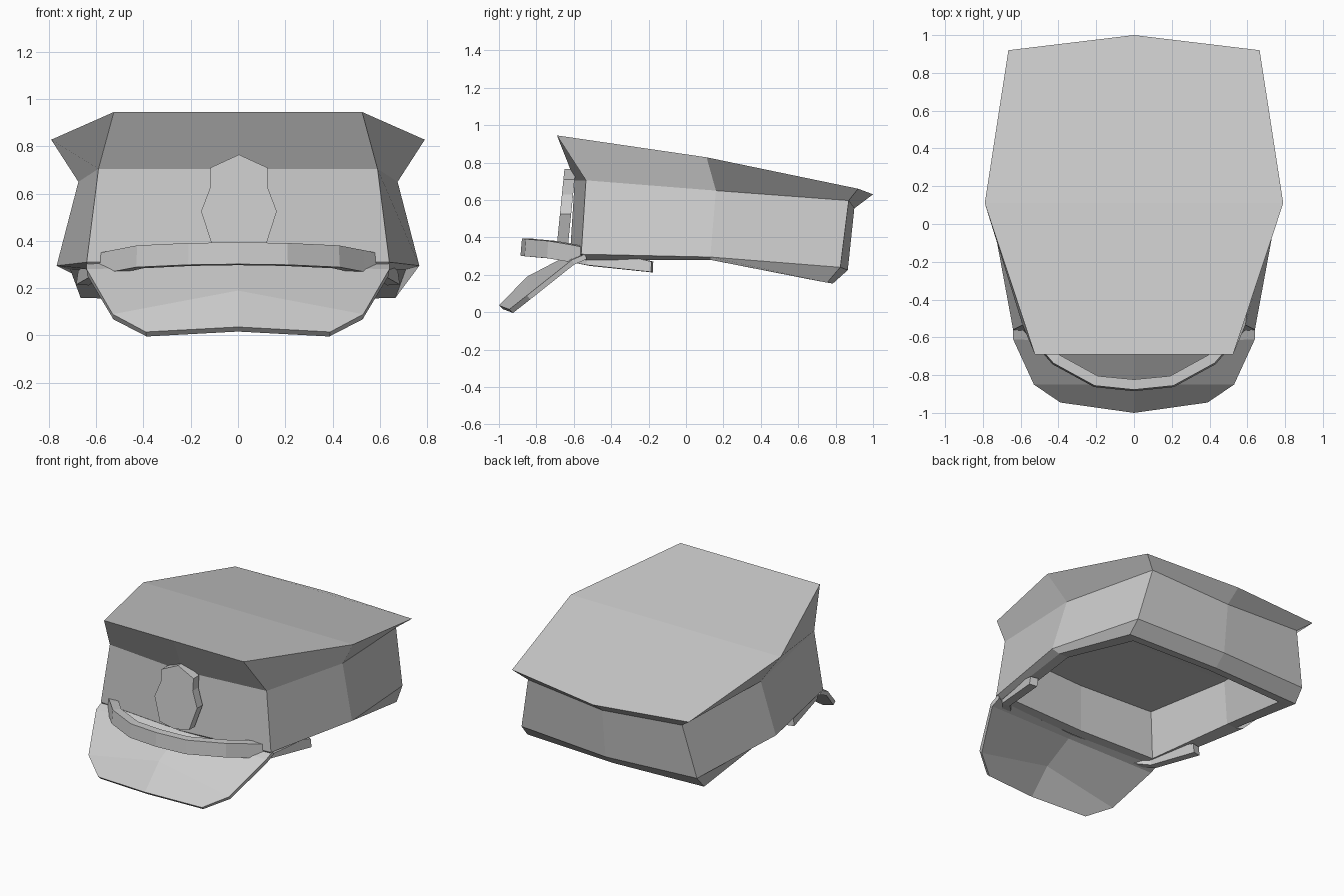
import bpy
import bmesh
from mathutils import Vector

cube = bpy.data.objects.get("Cube")
if cube:
    bpy.data.objects.remove(cube, do_unlink=True)

grey = bpy.data.materials.new("cap_grey")
grey.use_nodes = True
colour = (0.6, 0.6, 0.6, 1)
grey.diffuse_color = colour
grey.node_tree.nodes["Principled BSDF"].inputs["Base Color"].default_value = colour


def finish(name, bm):
    """Turn a bmesh into a flat shaded object."""
    bmesh.ops.recalc_face_normals(bm, faces=bm.faces)
    mesh = bpy.data.meshes.new(name)
    bm.to_mesh(mesh)
    bm.free()
    mesh.materials.append(grey)
    ob = bpy.data.objects.new(name, mesh)
    bpy.context.collection.objects.link(ob)
    return ob


def mirrored(half):
    """Complete a run of points whose first and last lie on the centre line."""
    return half + [(-x, y, z) for x, y, z in half[-2:0:-1]]


def loft(bm, rings, closed=True):
    """Bridge successive rings of equal length with quads."""
    rows = [[bm.verts.new(p) for p in ring] for ring in rings]
    n = len(rows[0])
    for a, b in zip(rows, rows[1:]):
        for i in range(n if closed else n - 1):
            j = (i + 1) % n
            bm.faces.new((a[i], a[j], b[j], b[i]))
    return rows


# Crown and band: front centre, front corner, side, back corner, back centre
halves = [
    [(0, -.69, .945), (.525, -.69, .945), (.79, .11, .828), (.665, .92, .66), (0, 1, .63)],
    [(0, -.595, .705), (.59, -.535, .705), (.675, .16, .65), (.58, .87, .597), (0, .90, .555)],
    [(0, -.62, .31), (.64, -.56, .31), (.767, .13, .295), (.66, .825, .24), (0, .865, .225)],
    [(0, -.58, .28), (.62, -.55, .28), (.71, .13, .28), (.665, .755, .158), (0, .785, .153)],
    [(0, -.51, .28), (.56, -.49, .28), (.64, .13, .28), (.585, .69, .17), (0, .72, .165)],
    [(0, -.51, .60), (.54, -.48, .60), (.61, .14, .57), (.52, .80, .52), (0, .83, .49)],
]
bm = bmesh.new()
rows = loft(bm, [mirrored(h) for h in halves])
for row in (rows[0], rows[-1]):
    for pick in ((0, 1, 2, 6, 7), (2, 3, 4, 5, 6)):
        bm.faces.new([row[i] for i in pick])
finish("cap_body", bm)


# Visor: rows bent down towards the front, then thickened
def across(x, y, z, centre_y, centre_z):
    return [(-x, y, z), (0, centre_y, centre_z), (x, y, z)]


bm = bmesh.new()
loft(bm, [across(.64, -.54, .31, -.60, .31),
          across(.64, -.61, .28, -.64, .30),
          across(.53, -.85, .09, -.85, .19),
          across(.39, -.945, .015, -1, .036)], closed=False)
visor = finish("visor", bm)
if visor.data.polygons[0].normal.z < 0:
    visor.data.flip_normals()
solid = visor.modifiers.new("thickness", "SOLIDIFY")
solid.thickness = 0.028
solid.offset = -1

# Chin strap: section swept over the visor and under the sides
path = [(.65, -.18, .243), (.585, -.52, .298), (.51, -.60, .315),
        (.41, -.715, .335), (.2, -.83, .345), (0, -.85, .348)]
path = path + [(-x, y, z) for x, y, z in path[-2::-1]]
path = [Vector(p) for p in path]
sections = []
for i, p in enumerate(path):
    run = path[min(i + 1, len(path) - 1)] - path[max(i - 1, 0)]
    side = Vector((run.y, -run.x, 0)).normalized() * 0.027
    # The foot of the strap leans outwards
    lean = -side * 0.3
    end = i in (0, len(path) - 1)
    up = Vector((0, 0, 0.028 if end else 0.046))
    sections.append([p + side + up, p - side + up,
                     p - side + lean - up, p + side + lean - up * 1.1])
bm = bmesh.new()
rows = loft(bm, sections)
bm.faces.new(rows[0])
bm.faces.new(rows[-1])
finish("chin_strap", bm)

# Badge: blank shield plate leaning with the front of the band
outline = [(0, .765), (.12, .71), (.12, .63), (.16, .525), (.11, .37), (0, .35)]
outline += [(-x, z) for x, z in outline[-2:0:-1]]


def plate(depth):
    return [(x + .004, -.65 - depth - (.765 - z) * .1, z) for x, z in outline]


bm = bmesh.new()
rows = loft(bm, [plate(0), plate(-.06)])
bm.faces.new(rows[0])
bm.faces.new(rows[-1])
finish("badge", bm)
